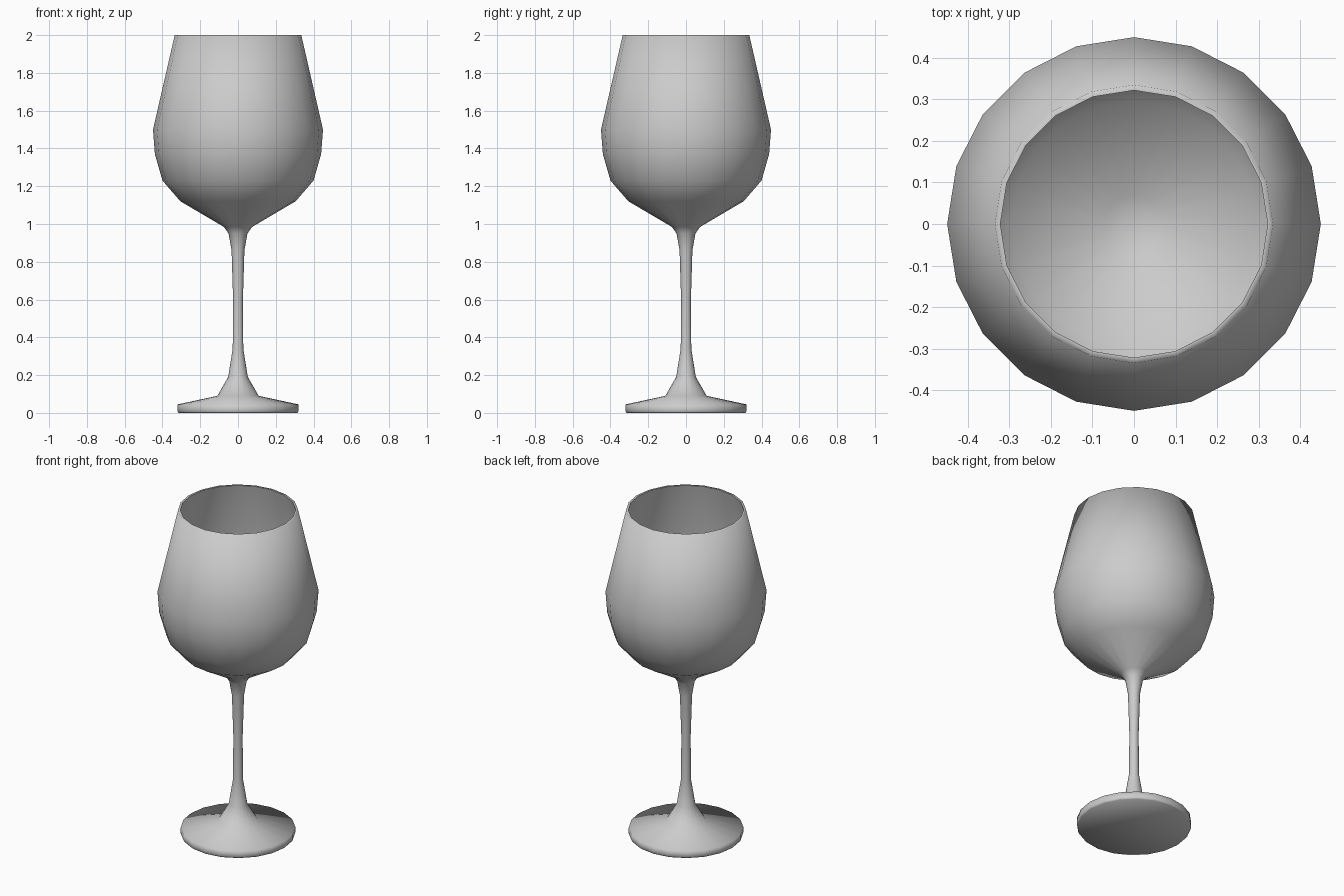
import bpy, bmesh, math
from mathutils import Vector

cube = bpy.data.objects.get("Cube")
if cube:
    bpy.data.objects.remove(cube, do_unlink=True)

SIDES = 20

glass = bpy.data.materials.new("pale grey glass")
glass.use_nodes = True
color = (0.6, 0.6, 0.6, 1)
glass.diffuse_color = color
glass.node_tree.nodes["Principled BSDF"].inputs["Base Color"].default_value = color


def lathe(name, profile):
    """Turn an (radius, height) profile around the z axis."""
    bm = bmesh.new()
    verts = [bm.verts.new((r, 0, z)) for r, z in profile]
    edges = [bm.edges.new(pair) for pair in zip(verts, verts[1:])]
    bmesh.ops.spin(bm, geom=verts + edges, cent=Vector(), axis=(0, 0, 1),
                   angle=math.tau, steps=SIDES, use_merge=False)
    bmesh.ops.remove_doubles(bm, verts=bm.verts, dist=0.0005)
    bmesh.ops.recalc_face_normals(bm, faces=bm.faces)
    mesh = bpy.data.meshes.new(name)
    bm.to_mesh(mesh)
    bm.free()
    mesh.materials.append(glass)
    obj = bpy.data.objects.new(name, mesh)
    bpy.context.collection.objects.link(obj)
    bpy.ops.object.select_all(action="DESELECT")
    obj.select_set(True)
    bpy.context.view_layer.objects.active = obj
    bpy.ops.object.shade_smooth_by_angle(angle=math.radians(82))
    return obj


# Profile sections, from the underside up and back down inside the bowl
foot = [(0, 0), (0.315, 0), (0.32, 0.008), (0.32, 0.045), (0.11, 0.09)]
stem = [(0.052, 0.19), (0.028, 0.34), (0.026, 0.6), (0.034, 0.86), (0.05, 0.95)]
bowl_outside = [(0.075, 0.985), (0.305, 1.12), (0.4, 1.23), (0.44, 1.37),
                (0.45, 1.5), (0.335, 2.0)]
bowl_inside = [(0.322, 2.0), (0.435, 1.5), (0.426, 1.37), (0.387, 1.24),
               (0.297, 1.135), (0.07, 1.003), (0, 0.995)]

lathe("wine_glass", foot + stem + bowl_outside + bowl_inside)
